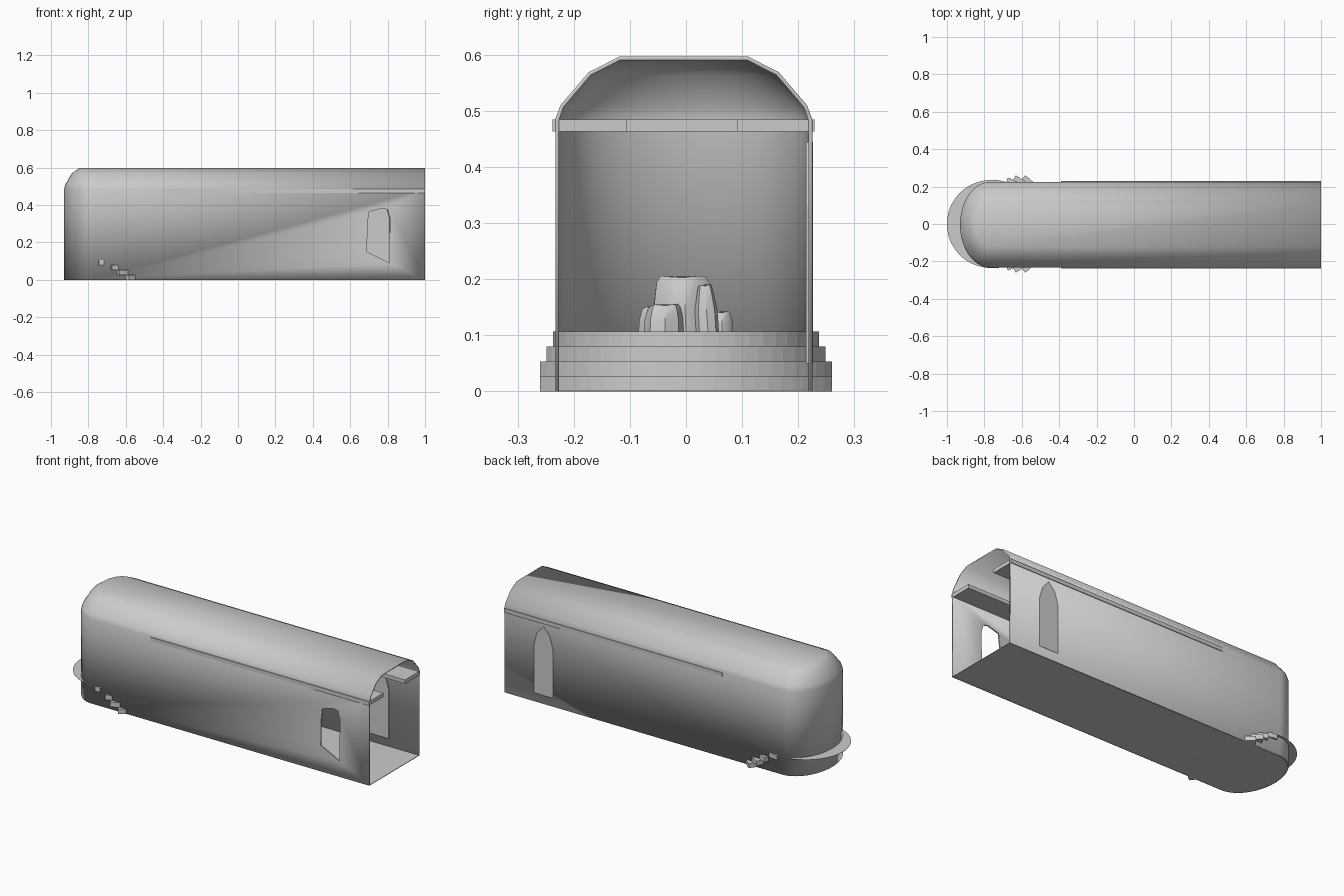
import bpy, bmesh, math, random
from math import cos, sin, pi, radians

if "Cube" in bpy.data.objects:
    bpy.data.objects.remove(bpy.data.objects["Cube"])

random.seed(4)
YC = -0.004          # centre line of the hall
HALF = 0.229         # half width of the hall
APSE_X = -0.77       # centre of the rounded end
APSE_D = 0.16        # depth of the rounded end


def make_object(name, verts, faces, smooth=None):
    me = bpy.data.meshes.new(name)
    me.from_pydata(verts, [], faces)
    bm = bmesh.new()
    bm.from_mesh(me)
    bmesh.ops.recalc_face_normals(bm, faces=bm.faces)
    bm.to_mesh(me)
    bm.free()
    ob = bpy.data.objects.new(name, me)
    bpy.context.collection.objects.link(ob)
    if smooth:
        bpy.ops.object.select_all(action='DESELECT')
        bpy.context.view_layer.objects.active = ob
        ob.select_set(True)
        bpy.ops.object.shade_smooth_by_angle(angle=radians(smooth))
    return ob


def prism(name, poly, lo, hi, axis='z'):
    """Extrude a 2D outline along z (outline in xy) or y (outline in xz)."""
    n = len(poly)
    put = (lambda a, b, h: (a, b, h)) if axis == 'z' else (lambda a, b, h: (a, h, b))
    verts = [put(a, b, lo) for a, b in poly] + [put(a, b, hi) for a, b in poly]
    faces = [tuple(range(n)), tuple(range(n, 2 * n))]
    faces += [(i, (i + 1) % n, n + (i + 1) % n, n + i) for i in range(n)]
    return make_object(name, verts, faces)


def plan(s, seg=28):
    """U-shaped plan of the hall, scaled towards the centre line by s."""
    pts = [(1.0, YC - HALF * s)]
    for i in range(seg + 1):
        a = -pi / 2 + pi * i / seg
        pts.append((APSE_X - APSE_D * s * cos(a), YC + HALF * s * sin(a)))
    return pts + [(1.0, YC + HALF * s)]


# Hall shell: walls, vault and half dome
levels = [(1, 0), (1, 0.485), (0.96, 0.51), (0.74, 0.569), (0.5, 0.597)]
verts, faces = [], []
for s, z in levels:
    verts += [(x, y, z) for x, y in plan(s)]
n = len(plan(1))
for k in range(len(levels) - 1):
    for i in range(n - 1):
        a = k * n + i
        faces.append((a, a + n, a + n + 1, a + 1))
top = (len(levels) - 1) * n
faces.append(tuple(range(top, top + n)))
shell = make_object("hall_shell", verts, faces, smooth=40)
# make sure the normals face outwards
if max(shell.data.polygons, key=lambda p: p.center.z).normal.z < 0:
    shell.data.flip_normals()
sol = shell.modifiers.new("thickness", 'SOLIDIFY')
sol.thickness = 0.007
sol.offset = -1

# Side opening in the front wall
opening = [(0.69, 0.15), (0.81, 0.09), (0.812, 0.33), (0.80, 0.375),
           (0.77, 0.383), (0.70, 0.363), (0.692, 0.29)]
cutter = prism("opening_cutter", opening, -0.3, -0.15, axis='y')
cutter.hide_render = True
cutter.hide_viewport = True
cut = shell.modifiers.new("opening", 'BOOLEAN')
cut.operation = 'DIFFERENCE'
cut.solver = 'EXACT'
cut.object = cutter

# Closed arched panel in the back wall
panel = [(0.69, 0.05), (0.81, 0.05), (0.81, 0.33), (0.79, 0.40), (0.75, 0.445),
         (0.71, 0.40), (0.69, 0.33)]
prism("arched_panel", panel, 0.214, 0.2265, axis='y')

# Floor slab
prism("floor", plan(0.99), 0.0, 0.003)

# U-shaped gallery
gallery = [(1, -0.238), (1, -0.105), (-0.26, -0.105), (-0.26, 0.092),
           (1, 0.092), (1, 0.229), (-0.39, 0.229), (-0.39, -0.238)]
prism("gallery", gallery, 0.463, 0.485)

# Thin round platform poking out behind the apse
N = 64
disc = [(-0.765 + 0.235 * cos(2 * pi * i / N), 0.235 * sin(2 * pi * i / N)) for i in range(N)]
prism("platform", disc, 0.1055, 0.107)

# Concentric curved steps, highest first
for i, (r, ang) in enumerate([(0.238, 85), (0.265, 70), (0.292, 63), (0.318, 55)]):
    arc = [radians(-ang + 2 * ang * k / 24) for k in range(25)]
    poly = [(-0.765 + r * cos(a), r * sin(a)) for a in arc]
    poly += [(-0.765 + (r - 0.06) * cos(a), (r - 0.06) * sin(a)) for a in reversed(arc)]
    h = 0.107 * (4 - i) / 4
    prism("step_%d" % (4 - i), poly, h - 0.0268, h - 0.0002 * (i == 0))


def rock(name, x, y, rad, height, taper, lean=0.0, sides=8):
    """Tapered irregular boulder standing on the platform."""
    jit = [random.uniform(0.88, 1.1) for _ in range(sides)]
    v, f = [], []
    for t, s in [(0, 1), (0.45, 0.97), (0.88, taper + 0.08), (1, taper - 0.05)]:
        for k in range(sides):
            a = 2 * pi * k / sides
            v.append((x + rad * s * jit[k] * cos(a),
                      y + lean * t + rad * s * jit[k] * sin(a),
                      0.106 + height * t + (0.003 * sin(k) if t else 0)))
    for k in range(3):
        for i in range(sides):
            j = (i + 1) % sides
            f.append((k * sides + i, k * sides + j, (k + 1) * sides + j, (k + 1) * sides + i))
    f += [tuple(range(sides)), tuple(range(3 * sides, 4 * sides))]
    make_object(name, v, f, smooth=35)


# Rock pile in the middle of the platform
rock("main_rock", -0.77, 0.0, 0.057, 0.097, 0.78, -0.004, 10)
rock("left_rock", -0.72, -0.037, 0.036, 0.047, 0.75)
rock("far_left_rock", -0.76, -0.062, 0.021, 0.043, 0.7)
rock("right_slab", -0.725, 0.039, 0.02, 0.082, 0.6, -0.005)
rock("far_right_rock", -0.76, 0.064, 0.018, 0.034, 0.7)
